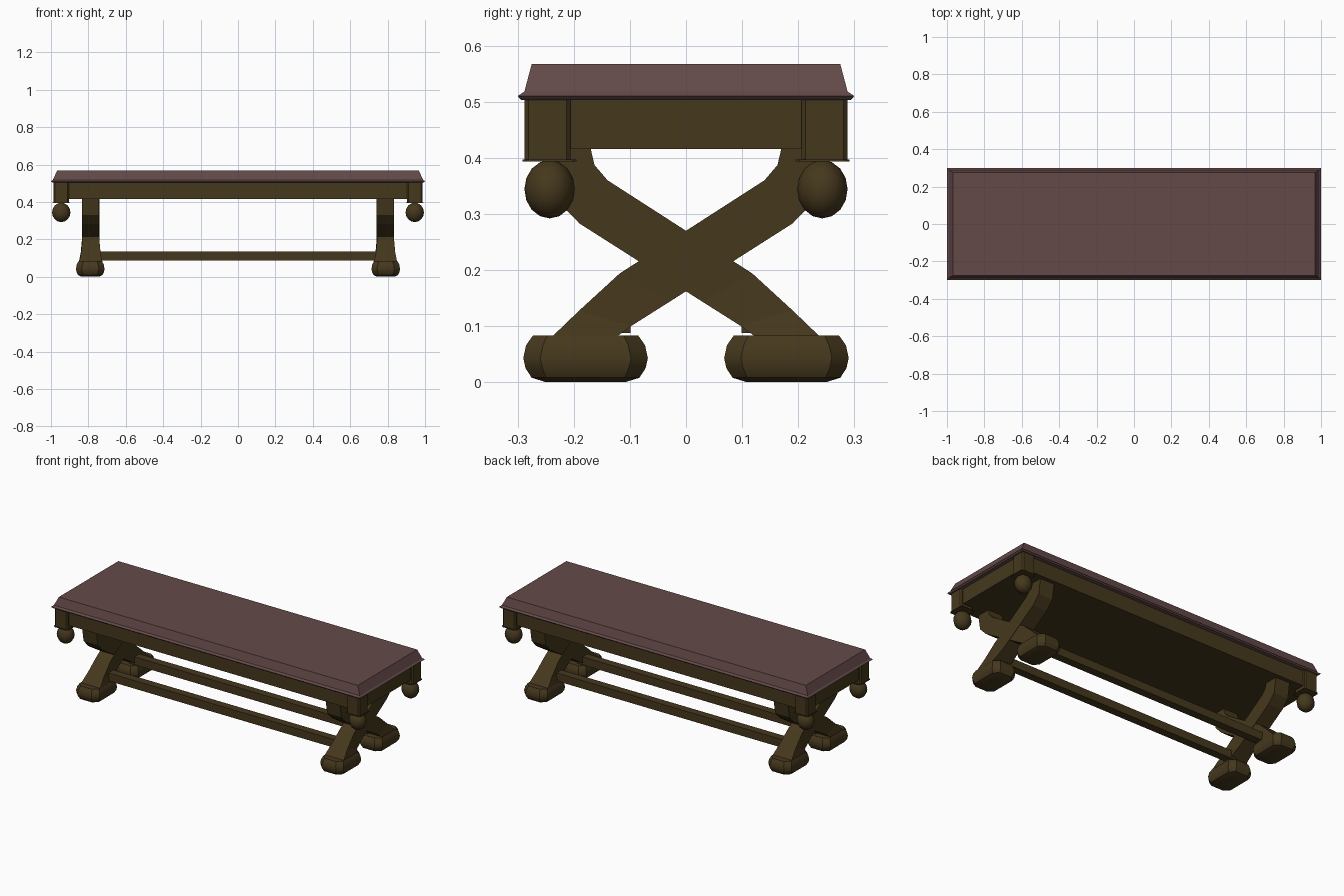
import bpy, bmesh
from math import radians

if "Cube" in bpy.data.objects:
    bpy.data.objects.remove(bpy.data.objects["Cube"])


def material(name, rgb):
    m = bpy.data.materials.new(name)
    m.diffuse_color = (*rgb, 1)
    m.use_nodes = True
    m.node_tree.nodes["Principled BSDF"].inputs["Base Color"].default_value = m.diffuse_color
    return m


WOOD = material("dark_wood", (0.06, 0.039, 0.012))
TOP = material("red_wood", (0.125, 0.068, 0.066))


def loft(name, rings, mat=WOOD, smooth=None):
    """Skin a stack of equal-length point rings and cap both ends."""
    bm = bmesh.new()
    vs = [[bm.verts.new(p) for p in r] for r in rings]
    n = len(rings[0])
    for a, b in zip(vs, vs[1:]):
        for i in range(n):
            j = (i + 1) % n
            bm.faces.new((a[i], a[j], b[j], b[i]))
    bm.faces.new(vs[0])
    bm.faces.new(vs[-1])
    bmesh.ops.recalc_face_normals(bm, faces=bm.faces)
    me = bpy.data.meshes.new(name)
    bm.to_mesh(me)
    bm.free()
    ob = bpy.data.objects.new(name, me)
    bpy.context.collection.objects.link(ob)
    me.materials.append(mat)
    if smooth:
        bpy.ops.object.select_all(action='DESELECT')
        ob.select_set(True)
        bpy.context.view_layer.objects.active = ob
        bpy.ops.object.shade_smooth_by_angle(angle=radians(smooth))
    return ob


def rect(cx, cy, hx, hy, z, c=0.0):
    """Rectangle ring, with chamfered corners when c > 0."""
    if not c:
        pts = [(-hx, -hy), (hx, -hy), (hx, hy), (-hx, hy)]
    else:
        pts = [(-hx + c, -hy), (hx - c, -hy), (hx, -hy + c), (hx, hy - c),
               (hx - c, hy), (-hx + c, hy), (-hx, hy - c), (-hx, -hy + c)]
    return [(cx + x, cy + y, z) for x, y in pts]


# Table top with a moulded, sloping edge
loft("table_top", [rect(0, 0, x, y, z) for x, y, z in
                   [(0.992, 0.294, 0.503), (1.0, 0.30, 0.51),
                    (0.99, 0.288, 0.518), (0.967, 0.275, 0.567)]], TOP)

# Apron box below the top
loft("apron", [rect(0, 0, 0.972, 0.272, z) for z in (0.416, 0.504)])

# Leg sections: upper edge (y, z), lower edge (y, z), half width
LEG = [((-0.24, 0.08), (-0.125, 0.08), 0.062),
       ((-0.19, 0.128), (-0.098, 0.1), 0.052),
       ((-0.118, 0.194), (-0.03, 0.143), 0.046),
       ((0.14, 0.36), (0.19, 0.283), 0.046),
       ((0.163, 0.387), (0.235, 0.33), 0.046),
       ((0.172, 0.425), (0.25, 0.425), 0.046)]

for sx in (-1, 1):
    for sy in (-1, 1):
        tag = ("left" if sx < 0 else "right") + ("_front" if sy < 0 else "_back")

        # Corner post with a thin plate under it
        px, py = sx * 0.945, sy * 0.247
        loft("post_" + tag, [rect(px, py, 0.041, 0.041, z, 0.007)
                             for z in (0.396, 0.504)])
        loft("post_plate_" + tag, [rect(px, sy * 0.243, 0.046, 0.048, z, 0.007)
                                   for z in (0.393, 0.397)])

        # Ball drop
        bpy.ops.mesh.primitive_uv_sphere_add(segments=12, ring_count=8, radius=1,
                                             location=(px, sy * 0.243, 0.344))
        ball = bpy.context.object
        ball.name = "ball_drop_" + tag
        ball.scale = (0.049, 0.045, 0.052)
        ball.data.materials.append(WOOD)
        bpy.ops.object.shade_smooth_by_angle(angle=radians(50))

        # Crossed leg, one of each pair nudged so the other passes in front
        lx = sx * (0.789 if sx * sy < 0 else 0.787)
        loft("leg_" + tag, [[(lx - w, -sy * a[0], a[1]), (lx + w, -sy * a[0], a[1]),
                             (lx + w, -sy * b[0], b[1]), (lx - w, -sy * b[0], b[1])]
                            for a, b, w in LEG])

        # Rounded foot
        loft("foot_" + tag, [rect(sx * 0.79, sy * 0.179, hx, hy, z, c) for hx, hy, z, c in
                             [(0.045, 0.07, 0.0, 0.02), (0.064, 0.096, 0.008, 0.026),
                              (0.074, 0.107, 0.025, 0.03), (0.076, 0.111, 0.043, 0.03),
                              (0.072, 0.106, 0.066, 0.03), (0.062, 0.094, 0.083, 0.026)]],
             smooth=35)

# Long stretchers between the leg pairs
for sy, tag in ((-1, "front"), (1, "back")):
    loft("stretcher_" + tag, [rect(0, sy * 0.122, 0.77, 0.023, z) for z in (0.088, 0.135)])
